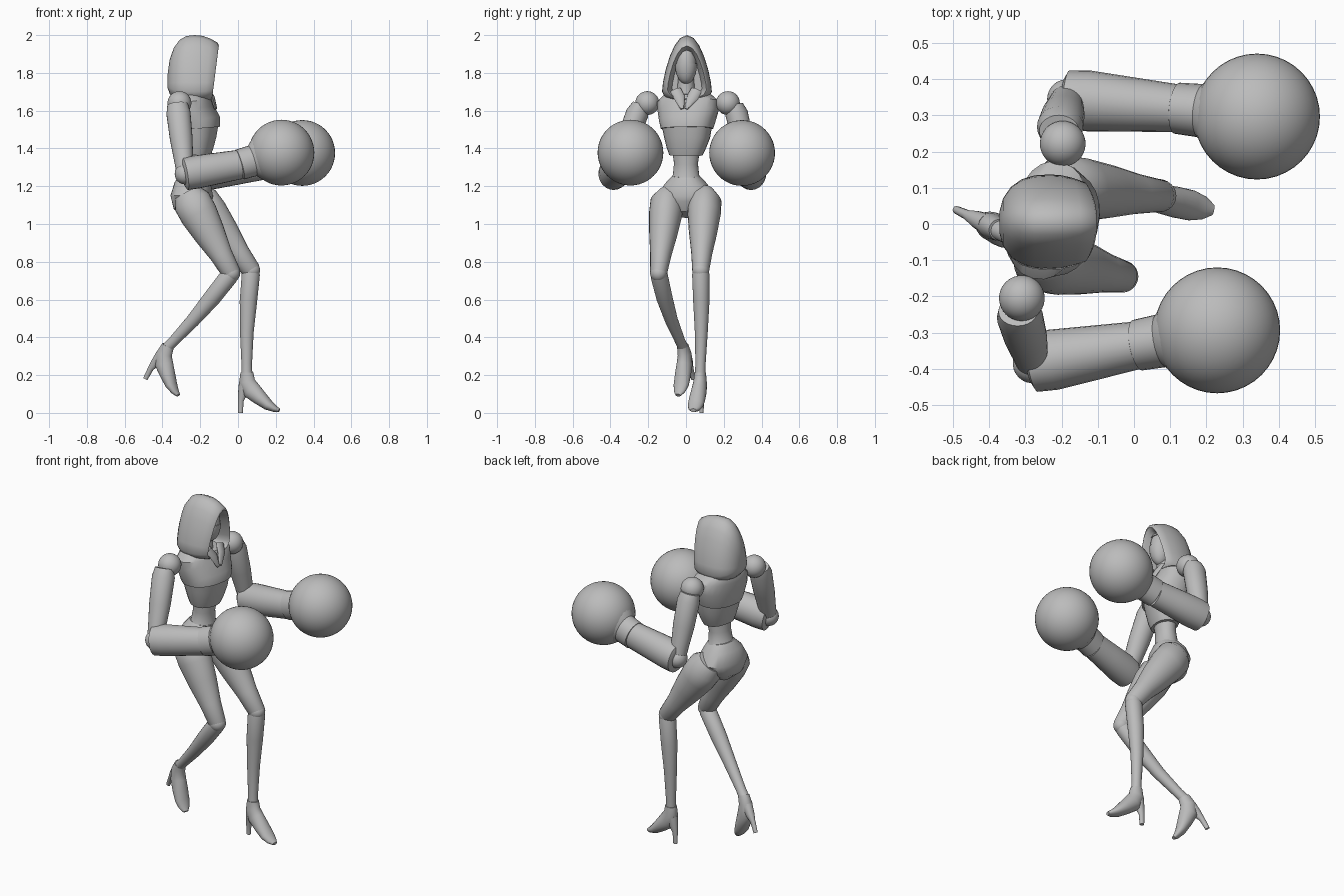
import bpy, bmesh, math
from mathutils import Vector, Matrix

if "Cube" in bpy.data.objects:
    bpy.data.objects.remove(bpy.data.objects["Cube"])

grey = bpy.data.materials.new("mid_grey")
grey.use_nodes = True
grey.diffuse_color = (0.5, 0.5, 0.5, 1)
grey.node_tree.nodes["Principled BSDF"].inputs["Base Color"].default_value = (0.5, 0.5, 0.5, 1)


def finish(name, bm, angle=38):
    """Turn a bmesh into a shaded object."""
    bmesh.ops.recalc_face_normals(bm, faces=bm.faces)
    mesh = bpy.data.meshes.new(name)
    bm.to_mesh(mesh)
    bm.free()
    mesh.materials.append(grey)
    obj = bpy.data.objects.new(name, mesh)
    bpy.context.collection.objects.link(obj)
    bpy.ops.object.select_all(action="DESELECT")
    obj.select_set(True)
    bpy.context.view_layer.objects.active = obj
    bpy.ops.object.shade_smooth_by_angle(angle=math.radians(angle))
    return obj


def skin(name, rings, angle=38):
    """Join rings of points into a capped loft."""
    bm = bmesh.new()
    loops = [[bm.verts.new(p) for p in ring] for ring in rings]
    n = len(loops[0])
    for a, b in zip(loops, loops[1:]):
        for i in range(n):
            j = (i + 1) % n
            bm.faces.new((a[i], a[j], b[j], b[i]))
    bm.faces.new(loops[0])
    bm.faces.new(loops[-1])
    return finish(name, bm, angle)


def tube(name, stations, hint=(0, 1, 0), box=1.0, sides=24, matrix=Matrix()):
    """Loft elliptical rings (x, y, z, half width, half depth) along a path."""
    pts = [Vector(s[:3]) for s in stations]
    rings = []
    for k, s in enumerate(stations):
        t = (pts[min(k + 1, len(pts) - 1)] - pts[max(k - 1, 0)]).normalized()
        side = Vector(hint) - t * t.dot(Vector(hint))
        side.normalize()
        other = t.cross(side)
        ring = []
        for i in range(sides):
            a = math.tau * i / sides
            c, d = math.cos(a), math.sin(a)
            u = math.copysign(abs(c) ** box, c) * s[3]
            v = math.copysign(abs(d) ** box, d) * s[4]
            ring.append(matrix @ (pts[k] + side * u + other * v))
        rings.append(ring)
    return skin(name, rings)


def ball(name, centre, radii, cut=None, keep_above=True):
    """Ellipsoid, optionally cut at a height."""
    bm = bmesh.new()
    bmesh.ops.create_uvsphere(bm, u_segments=40, v_segments=24, radius=1)
    bmesh.ops.transform(bm, matrix=Matrix.Translation(centre) @ Matrix.Diagonal((*radii, 1)), verts=bm.verts)
    if cut is not None:
        bmesh.ops.bisect_plane(bm, geom=bm.verts[:] + bm.edges[:] + bm.faces[:],
                               plane_co=(0, 0, cut), plane_no=(0, 0, 1),
                               clear_inner=keep_above, clear_outer=not keep_above)
        bmesh.ops.holes_fill(bm, edges=[e for e in bm.edges if e.is_boundary])
    return finish(name, bm)


# Hood: teardrop outlines stacked from the inner cavity, over the rim, to the back
half = [(0, .26), (.035, .245), (.065, .205), (.09, .15), (.112, .08), (.127, .01),
        (.132, -.04), (.115, -.07), (.075, -.09), (.03, -.1), (0, -.1)]
outline = half + [(-y, z) for y, z in half[-2:0:-1]]
shells = [(-.215, .6), (-.12, .72), (-.102, .78), (-.108, .84), (-.15, .93), (-.19, .985),
          (-.23, 1), (-.275, .98), (-.31, .9), (-.34, .74), (-.362, .5), (-.372, .22)]
skin("hood", [[(x + .13 * (z * s - .2) * max(0, (x + .25) / .15), y * s + .005, 1.74 + z * s)
               for y, z in outline] for x, s in shells], 50)

# Head inside the hood, with a brow piece and a lower mask
face = (-.185, 0, 1.845)
ball("face", face, (.055, .054, .1))
ball("brow", face, (.061, .06, .107), 1.905)
ball("lower_mask", face, (.059, .058, .104), 1.85, False)

# Torso, turned slightly to the figure's right
turn = (.25, .97, 0)
tube("neck", [(-.235, 0, 1.62, .065, .075), (-.23, 0, 1.68, .05, .055), (-.215, 0, 1.78, .04, .042)], turn)
tube("chest", [(-.24, .01, 1.705, .075, .07), (-.245, .01, 1.685, .125, .09),
               (-.24, .01, 1.65, .165, .1), (-.235, .01, 1.6, .163, .105),
               (-.215, .005, 1.54, .148, .118), (-.212, .005, 1.505, .138, .114)], turn, .85)
tube("ribcage", [(-.215, .005, 1.52, .133, .106), (-.215, .005, 1.46, .122, .096),
                 (-.215, 0, 1.40, .103, .08), (-.218, 0, 1.365, .088, .068)], turn, .85)
tube("waist", [(-.218, 0, 1.40, .075, .06), (-.225, 0, 1.32, .064, .056), (-.23, 0, 1.26, .07, .062),
               (-.235, 0, 1.21, .1, .085)], turn)
tube("pelvis", [(-.232, 0, 1.255, .072, .07), (-.238, 0, 1.21, .115, .095), (-.245, 0, 1.15, .148, .108),
                (-.24, 0, 1.1, .12, .1), (-.225, 0, 1.05, .05, .06)], turn, .9)

# Breastbone seam and collar flaps
for side in (-1, 1):
    tube("collar_flap", [(-.16, side * .055, 1.71, .03, .012), (-.135, side * .035, 1.67, .03, .012),
                         (-.118, side * .01 - .01, 1.61, .01, .008)], sides=8)


def arm(label, shoulder, elbow, wrist, glove):
    """Shoulder ball, upper arm, forearm, flared cuff and round glove."""
    s, e, w, g = map(Vector, (shoulder, elbow, wrist, glove))
    ball(label + "_shoulder", s, (.063,) * 3)
    out = Vector((-.01, .035 if s.y > 0 else -.035, -.01))
    path = [(0, .045, .055), (.12, .06, .064), (.5, .056, .06), (.8, .048, .05), (1, .045, .045)]
    tube(label + "_upper_arm", [(*(s + out).lerp(e, f), a, b) for f, a, b in path])
    ball(label + "_elbow", e, (.055,) * 3)
    d = (w - e).normalized()
    path = [(-.03, .06, .068), (0, .08, .086), (.2, .084, .088), (.6, .075, .083), (1, .066, .078)]
    tube(label + "_forearm", [(*(e + (w - e) * f), a, b) for f, a, b in path])
    path = [(-.02, .06, .07), (0, .071, .082), (.3, .074, .083), (.42, .1, .11), (.6, .13, .135)]
    tube(label + "_cuff", [(*w.lerp(g, f), a, b) for f, a, b in path])
    ball(label + "_glove", g, (.174,) * 3)


arm("right", (-.31, -.205, 1.64), (-.28, -.385, 1.265), (.01, -.335, 1.315), (.23, -.294, 1.378))
arm("left", (-.197, .222, 1.64), (-.185, .345, 1.265), (.12, .32, 1.31), (.34, .297, 1.376))


def leg(label, hip, knee, ankle, bow, pitch, yaw):
    """Thigh, knee cap, shin and heeled shoe."""
    h, k, a = map(Vector, (hip, knee, ankle))
    path = [(-.12, .05, .07), (0, .088, .1), (.18, .088, .1), (.45, .075, .084),
            (.75, .056, .06), (1, .045, .05), (1.06, .03, .035)]
    tube(label + "_thigh", [(*h.lerp(k, f), u, v) for f, u, v in path])
    ball(label + "_knee", k, (.047, .045, .047))
    path = [(-.03, .036, .04), (.04, .046, .048), (.3, .043, .046), (.6, .034, .036),
            (.9, .027, .028), (1, .028, .029)]
    tube(label + "_shin", [(*(k.lerp(a, f) + Vector(bow) * math.sin(math.pi * max(0, f))), u, v)
                           for f, u, v in path])
    m = (Matrix.Translation(a) @ Matrix.Rotation(math.radians(yaw), 4, "Z")
         @ Matrix.Rotation(math.radians(pitch), 4, "Y"))
    tube(label + "_shoe", [(0, 0, .01, .03, .034), (0, 0, -.04, .035, .044), (.025, 0, -.085, .04, .05),
                           (.07, 0, -.125, .043, .04), (.115, 0, -.163, .042, .029),
                           (.15, 0, -.183, .032, .018), (.175, 0, -.192, .015, .01)], matrix=m)
    tube(label + "_heel", [(-.01, 0, -.05, .03, .034), (-.022, 0, -.1, .024, .026),
                           (-.033, 0, -.14, .014, .016), (-.035, 0, -.205, .011, .013)], sides=12, matrix=m)


leg("right", (-.245, -.1, 1.12), (-.035, -.145, .74), (-.375, -.015, .345), (.0, -.01, -.015), 28, -25)
leg("left", (-.2, .1, 1.12), (.07, .078, .755), (.047, .075, .205), (-.01, .005, 0), 0, -12)
